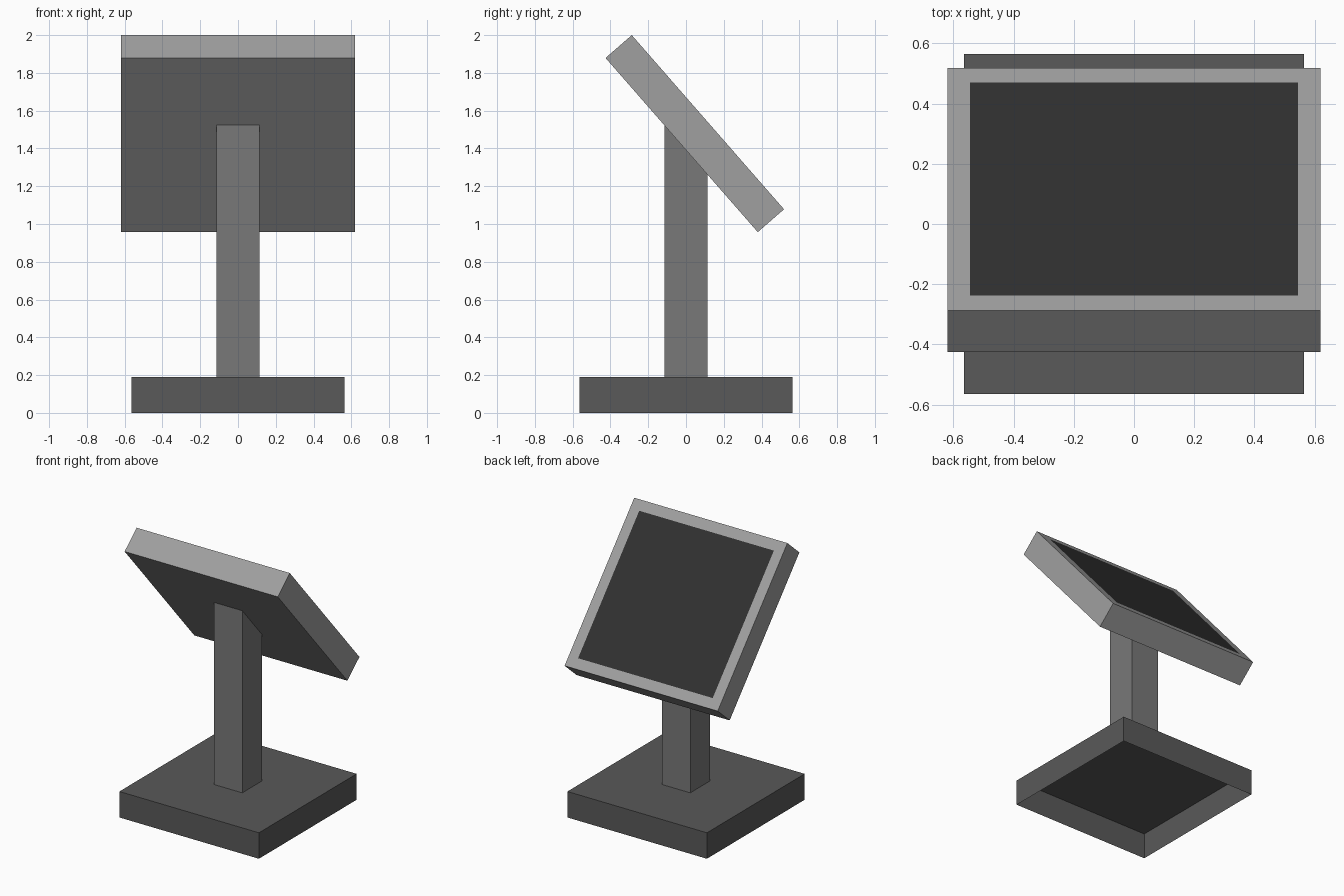
import bpy, bmesh
from mathutils import Vector

if "Cube" in bpy.data.objects:
    bpy.data.objects.remove(bpy.data.objects["Cube"])


def grey(name, v):
    m = bpy.data.materials.new(name)
    m.diffuse_color = (v, v, v, 1)
    m.use_nodes = True
    m.node_tree.nodes["Principled BSDF"].inputs["Base Color"].default_value = m.diffuse_color
    return m


def make_object(name, bm, *mats):
    me = bpy.data.meshes.new(name)
    bm.normal_update()
    bm.to_mesh(me)
    bm.free()
    for m in mats:
        me.materials.append(m)
    ob = bpy.data.objects.new(name, me)
    bpy.context.collection.objects.link(ob)
    return ob


def box(half, z0, z1, drop):
    """Square box; faces pointing along a z direction in drop are left open."""
    bm = bmesh.new()
    bmesh.ops.create_cube(bm, size=1)
    for v in bm.verts:
        v.co = Vector((v.co.x * 2 * half, v.co.y * 2 * half, z0 if v.co.z < 0 else z1))
    bm.normal_update()
    gone = [f for f in bm.faces if round(f.normal.z) in drop]
    bmesh.ops.delete(bm, geom=gone, context='FACES')
    return bm


# Tilted panel side profile (y, z): back low, back high, front high, front low
low, high = Vector((0, 0.38, 0.957)), Vector((0, -0.426, 1.879))
thick = Vector((0, 0.139, 0.121))

# Base: shallow box, hollow underneath
make_object("base", box(0.565, 0, 0.19, (-1,)), grey("dark_grey", 0.1))

# Post: square tube whose top is cut to the slope of the panel
post = box(0.115, 0.19, 1.3, (-1, 1))
slope = (high.z - low.z) / (high.y - low.y)
for v in post.verts:
    if v.co.z > 1:
        v.co.z = low.z + (v.co.y - low.y) * slope
make_object("post", post, grey("mid_grey", 0.19))

# Panel: extruded profile with a flush dark screen inset into its upper face
bm = bmesh.new()
side = [low, low + thick, high + thick, high]
left, right = ([bm.verts.new(p + Vector((x, 0, 0))) for p in side] for x in (-0.62, 0.62))
bm.faces.new(left)
bm.faces.new(right[::-1])
for i in range(4):
    j = (i + 1) % 4
    bm.faces.new((left[i], right[i], right[j], left[j]))
bmesh.ops.recalc_face_normals(bm, faces=bm.faces)
screen = max(bm.faces, key=lambda f: f.normal.dot(thick))
bmesh.ops.inset_region(bm, faces=[screen], thickness=0.106)
screen.material_index = 1
make_object("panel", bm, grey("light_grey", 0.35), grey("screen_dark", 0.03))
